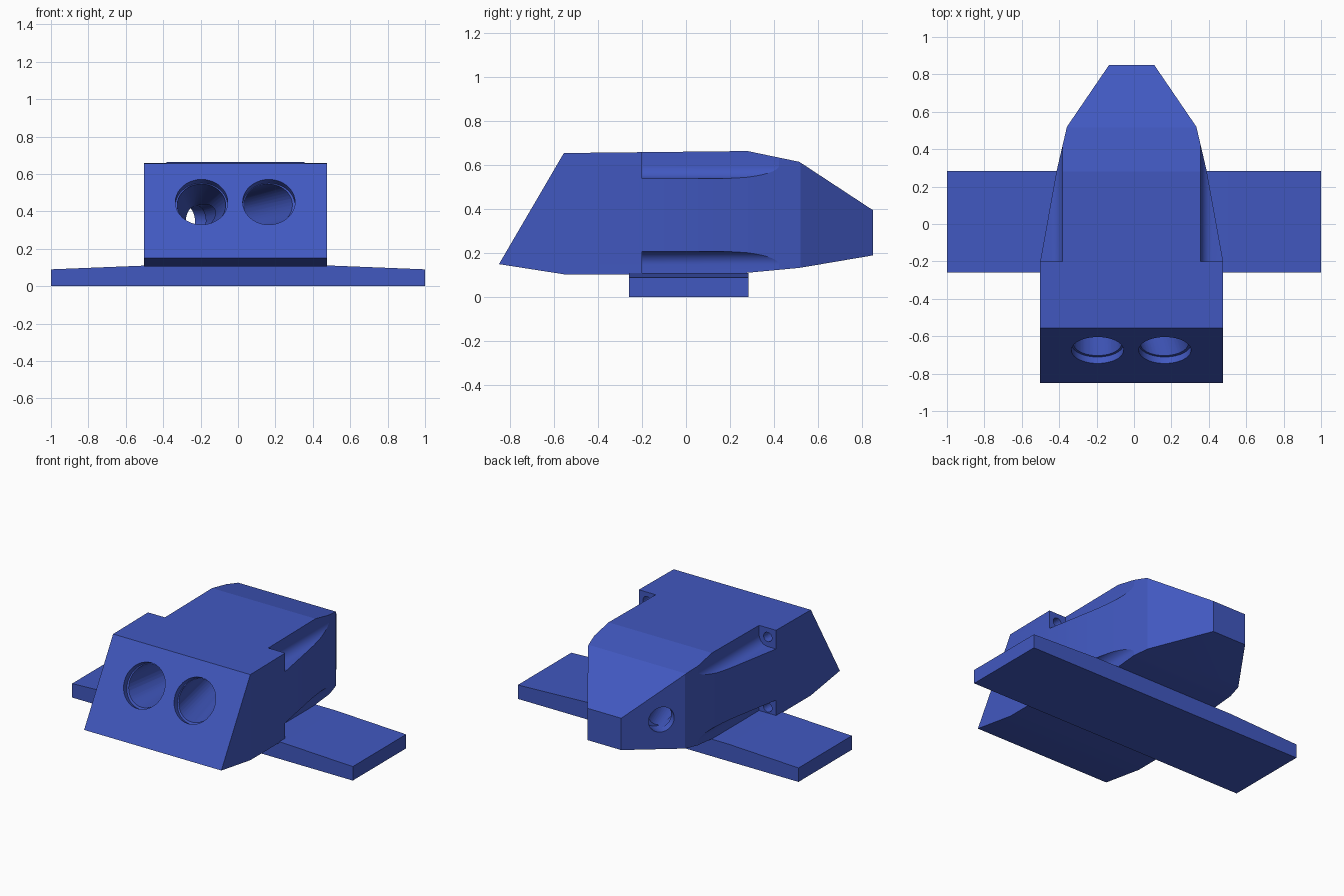
import bpy, bmesh, math
from mathutils import Vector

if "Cube" in bpy.data.objects:
    bpy.data.objects.remove(bpy.data.objects["Cube"])

blue = bpy.data.materials.new("blue")
blue.diffuse_color = (0.053, 0.098, 0.527, 1)
blue.use_nodes = True
blue.node_tree.nodes["Principled BSDF"].inputs["Base Color"].default_value = blue.diffuse_color
CX = -0.0125  # the housing sits slightly left of the plate centre


def hull(name, points):
    """Convex solid around a set of points."""
    bm = bmesh.new()
    for p in points:
        bm.verts.new(p)
    bmesh.ops.convex_hull(bm, input=bm.verts[:])
    bmesh.ops.delete(bm, geom=[v for v in bm.verts if not v.link_faces], context='VERTS')
    bmesh.ops.dissolve_limit(bm, angle_limit=0.002, verts=bm.verts[:], edges=bm.edges[:])
    bmesh.ops.recalc_face_normals(bm, faces=bm.faces[:])
    me = bpy.data.meshes.new(name)
    bm.to_mesh(me)
    bm.free()
    me.materials.append(blue)
    ob = bpy.data.objects.new(name, me)
    bpy.context.collection.objects.link(ob)
    return ob


def ring(centre, axis, r, n=40):
    """Circle of points around an axis."""
    q = Vector(axis).to_track_quat('Z', 'Y')
    return [Vector(centre) + q @ Vector((r * math.cos(a), r * math.sin(a), 0))
            for a in (2 * math.pi * i / n for i in range(n))]


def combine(target, tool, operation='DIFFERENCE'):
    mod = target.modifiers.new("cut", 'BOOLEAN')
    mod.object, mod.operation, mod.solver = tool, operation, 'EXACT'
    bpy.context.view_layer.objects.active = target
    bpy.ops.object.modifier_apply(modifier=mod.name)
    bpy.data.objects.remove(tool)


# Base plate, thinning slightly towards both ends
hull("base_plate", [(x, y, z) for y in (-0.26, 0.283)
                    for x, z in ((-1, 0), (1, 0), (1, 0.09), (-1, 0.09), (0.5, 0.11), (-0.5, 0.11))])

# Housing: side profile intersected with plan outline
side = [(-0.85, 0.15), (-0.555, 0.655), (0.28, 0.664), (0.515, 0.615), (0.85, 0.395),
        (0.85, 0.19), (0.515, 0.133), (0.28, 0.111), (-0.2, 0.104), (-0.555, 0.104)]
plan = [(0.489, -1), (0.489, -0.2), (0.402, 0.28), (0.346, 0.52), (0.121, 0.85)]
housing = hull("housing", [(x, y, z) for x in (-0.7, 0.7) for y, z in side])
combine(housing, hull("plan_tool", [(CX + s * x, y, z) for s in (-1, 1)
                                    for x, y in plan for z in (-0.2, 1)]), 'INTERSECT')

# Four corner channels, each with a screw hole in its end wall
for s in (-1, 1):
    for z, up in ((0.6, 1), (0.147, -1)):
        centre = Vector((CX + s * 0.43, 0, z))
        pts = ring(centre, (0, 1, 0), 0.0615)
        pts += [centre + Vector((s * 0.2, 0, -up * 0.0615)), centre + Vector((s * 0.2, 0, up * 0.2)),
                centre + Vector((-s * 0.0615, 0, up * 0.2))]
        combine(housing, hull("channel", [p + Vector((0, y, 0)) for p in pts for y in (-0.2, 0.6)]))
        combine(housing, hull("screw_hole", ring(centre + Vector((0, -0.35, 0)), (0, 1, 0), 0.03, 24)
                              + ring(centre + Vector((0, -0.15, 0)), (0, 1, 0), 0.03, 24)))

# Cable outlet through the left rear face
out = Vector((-0.823, 0.568, 0)).normalized()
rear = Vector((-0.275, 0.643, 0.345))
combine(housing, hull("cable_outlet", ring(rear + out * 0.1, out, 0.08)
                      + ring(rear - out * 0.09, out, 0.08)))

# Two round sensor openings with a seat, funnelling back to the outlet
face = Vector((0, -0.505, 0.295)).normalized()
for x in (-0.195, 0.165):
    c = Vector((x, -0.675, 0.45))
    combine(housing, hull("seat", ring(c + face * 0.1, face, 0.14) + ring(c - face * 0.04, face, 0.14)))
    combine(housing, hull("funnel", ring(c - face * 0.03, face, 0.13)
                          + ring(rear - out * 0.05, out, 0.079)))

# Smooth the round walls, keep the flat faces crisp
bpy.ops.object.select_all(action='DESELECT')
housing.select_set(True)
bpy.context.view_layer.objects.active = housing
bpy.ops.object.shade_smooth_by_angle(angle=math.radians(12))
